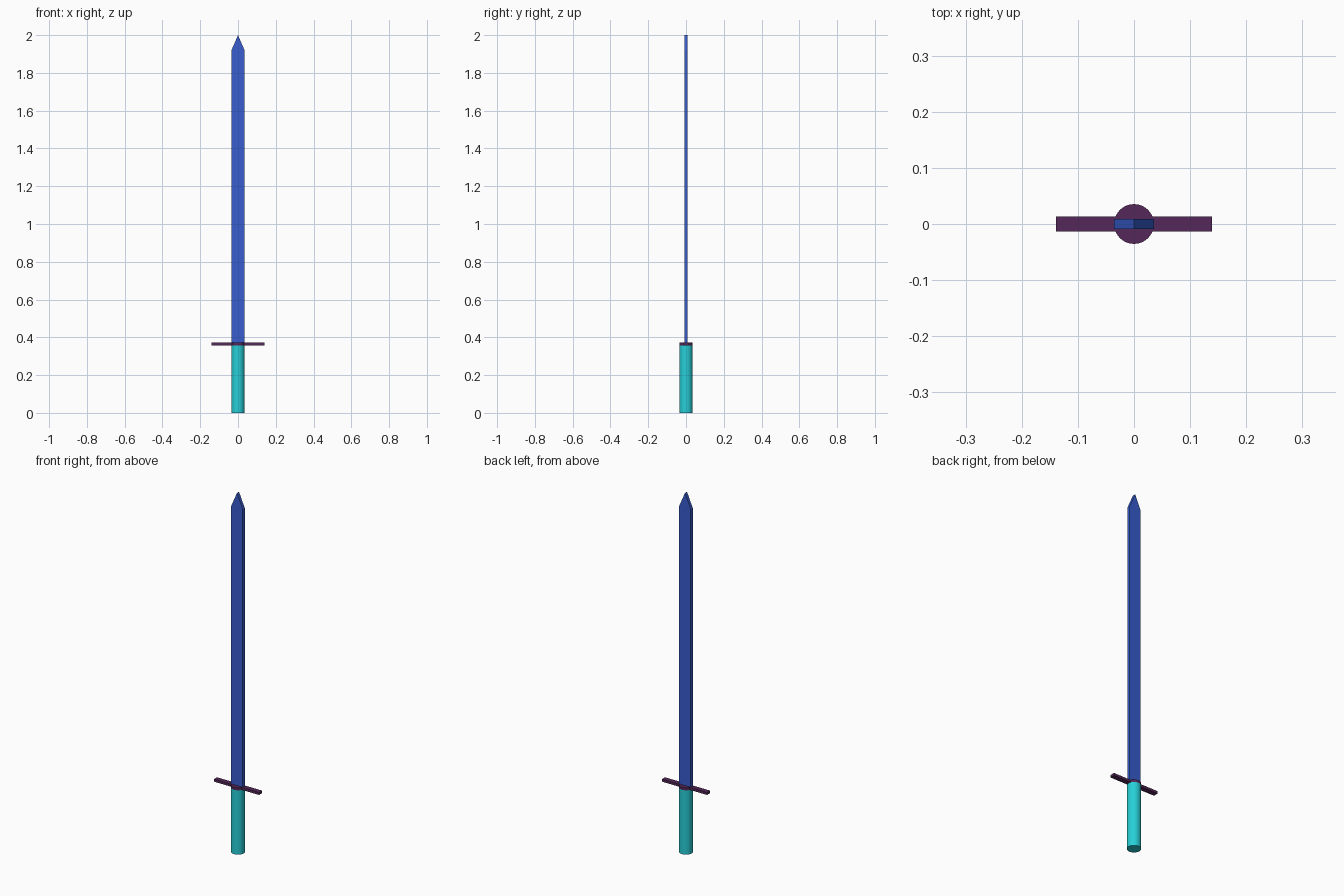
import bpy, bmesh

if "Cube" in bpy.data.objects:
    bpy.data.objects.remove(bpy.data.objects["Cube"])


def colour(obj, name, rgb):
    mat = bpy.data.materials.new(name)
    mat.diffuse_color = (*rgb, 1)
    mat.use_nodes = True
    mat.node_tree.nodes["Principled BSDF"].inputs["Base Color"].default_value = mat.diffuse_color
    obj.data.materials.append(mat)


def cylinder(name, radius, z0, z1):
    bpy.ops.mesh.primitive_cylinder_add(vertices=32, radius=radius, depth=z1 - z0,
                                        location=(0, 0, (z0 + z1) / 2))
    obj = bpy.context.object
    obj.name = name
    bpy.ops.object.shade_smooth_by_angle()
    return obj


def prism(name, outline, depth):
    """Extrude an x-z outline evenly to both sides of y = 0."""
    bm = bmesh.new()
    face = bm.faces.new([bm.verts.new((x, -depth / 2, z)) for x, z in outline])
    new = bmesh.ops.extrude_face_region(bm, geom=[face])["geom"]
    verts = [v for v in new if isinstance(v, bmesh.types.BMVert)]
    bmesh.ops.translate(bm, verts=verts, vec=(0, depth, 0))
    bmesh.ops.recalc_face_normals(bm, faces=bm.faces)
    mesh = bpy.data.meshes.new(name)
    bm.to_mesh(mesh)
    bm.free()
    obj = bpy.data.objects.new(name, mesh)
    bpy.context.collection.objects.link(obj)
    return obj


R = 0.0355                      # grip radius, also half the blade width
G0, G1 = 0.358, 0.372           # guard bottom and top
SHOULDER = 1.918                # where the point of the blade begins

# Round grip
grip = cylinder("grip", R, 0, G0)
colour(grip, "grip_teal", (0.02, 0.62, 0.68))

# Guard: collar disc with a flat crossbar
collar = cylinder("guard_collar", R, G0, G1)
colour(collar, "guard_purple", (0.09, 0.02, 0.10))
bar = prism("guard_crossbar", [(-0.139, G0), (0.139, G0), (0.139, G1), (-0.139, G1)], 0.027)
bar.data.materials.append(collar.data.materials[0])

# Flat blade with a wedge point
blade = prism("blade", [(-R, G1), (R, G1), (R, SHOULDER), (0, 2.0), (-R, SHOULDER)], 0.018)
colour(blade, "blade_blue", (0.04, 0.11, 0.62))
